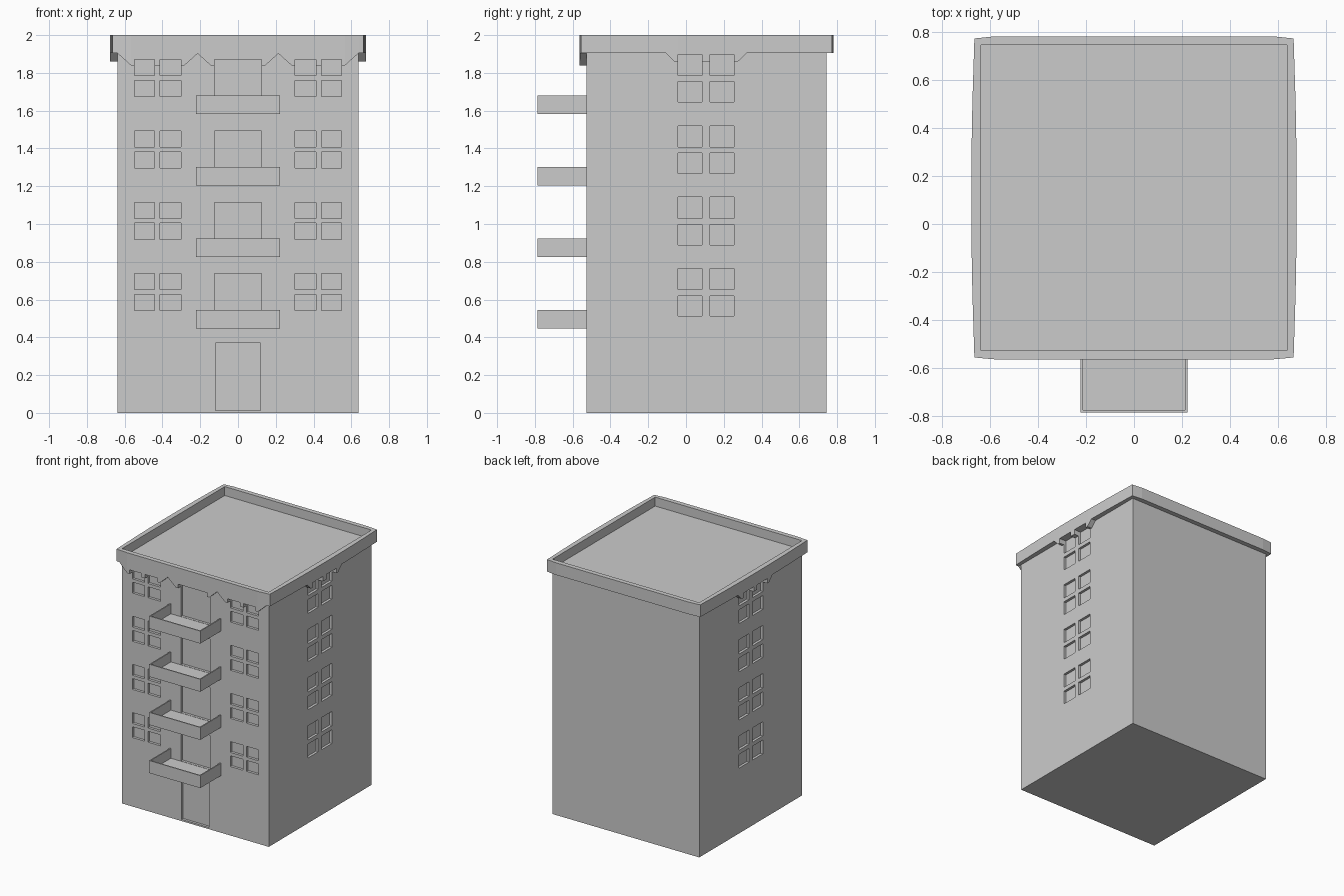
import bpy, bmesh
from mathutils import Vector

cube = bpy.data.objects.get("Cube")
if cube:
    bpy.data.objects.remove(cube, do_unlink=True)

grey = bpy.data.materials.new("plain grey")
grey.use_nodes = True
grey.diffuse_color = (0.6, 0.6, 0.6, 1)
grey.node_tree.nodes["Principled BSDF"].inputs["Base Color"].default_value = grey.diffuse_color

# Main dimensions
HALF = 0.637
FRONT, BACK = -0.528, 0.745
MID_Y = (FRONT + BACK) / 2
HALF_Y = (BACK - FRONT) / 2
ROOF, TOP, EAVE = 1.93, 2.0, 1.905
STOREY, FLOORS = 0.378, 4
RECESS = 0.02


def add_box(bm, x, y, z):
    """Add a box from three (low, high) ranges."""
    verts = bmesh.ops.create_cube(bm, size=1)["verts"]
    for v in verts:
        v.co = Vector([lo + (c + 0.5) * (hi - lo) for c, (lo, hi) in zip(v.co, (x, y, z))])


def finish(bm, name):
    bmesh.ops.remove_doubles(bm, verts=bm.verts, dist=0.0001)
    bmesh.ops.recalc_face_normals(bm, faces=bm.faces)
    mesh = bpy.data.meshes.new(name)
    bm.to_mesh(mesh)
    bm.free()
    mesh.materials.append(grey)
    obj = bpy.data.objects.new(name, mesh)
    bpy.context.collection.objects.link(obj)
    return obj


# Walls
bm = bmesh.new()
add_box(bm, (-HALF, HALF), (FRONT, BACK), (0, ROOF))
walls = finish(bm, "walls")

# Window panes and doors to be recessed
front_panes = [(-0.547, -0.442), (-0.412, -0.303), (0.303, 0.412), (0.442, 0.547)]
side_panes = [(-0.042, 0.085), (0.127, 0.255)]
door = (-0.125, 0.125)
front_cut = (FRONT - 0.1, FRONT + RECESS)
bm = bmesh.new()
add_box(bm, (-0.12, 0.12), front_cut, (0.013, 0.369))
for floor in range(FLOORS):
    up = floor * STOREY
    add_box(bm, door, front_cut, (0.47 + up, 0.737 + up))
    for low, high in ((0.541, 0.626), (0.652, 0.737)):
        for pane in front_panes:
            add_box(bm, pane, front_cut, (low + up, high + up))
    for low, high in ((0.512, 0.62), (0.652, 0.764)):
        for pane in side_panes:
            for side in (-1, 1):
                span = sorted((side * (HALF - RECESS), side * (HALF + 0.1)))
                add_box(bm, span, pane, (low + up, high + up))
cutter = finish(bm, "opening_cutter")
cutter.hide_render = True

cut = walls.modifiers.new("openings", "BOOLEAN")
cut.operation = "DIFFERENCE"
cut.solver = "EXACT"
cut.object = cutter
bpy.context.view_layer.objects.active = walls
bpy.ops.object.modifier_apply(modifier=cut.name)
bpy.data.objects.remove(cutter, do_unlink=True)


def notched_edge(groups, end, drop, notch, reach):
    """Lower edge of a cornice: dips around each group, notched at openings."""
    edge = [(-end, EAVE)]
    for group in groups:
        first, last = group[0][0] - 0.02, group[-1][1] + 0.02
        if first - reach > -end:
            edge.append((first - reach, EAVE))
        edge.append((first, drop))
        for a, b in group:
            edge += [(a, drop), (a, notch), (b, notch), (b, drop)]
        edge.append((last, drop))
        if last + reach < end:
            edge.append((last + reach, EAVE))
    return edge + [(end, EAVE)]


def cornice_side(bm, edge, half, place, bulge):
    """Strip of cornice; place(u, out, z) maps along, outward and height."""
    end = edge[-1][0]
    cols = []
    for u, z in edge:
        inner = max(-half, min(half, u))
        out = 0.028 + bulge(abs(u) / end)
        cols.append([bm.verts.new(place(*p)) for p in
                     ((inner, 0, TOP), (u, out, TOP), (u, out, z), (inner, 0, z))])
    for (ua, _), (ub, _), a, b in zip(edge, edge[1:], cols, cols[1:]):
        strips = range(4) if ub - ua > 0.0001 else (2,)
        for i in strips:
            j = (i + 1) % 4
            bm.faces.new((a[i], a[j], b[j], b[i]))


def flat_bulge(t):
    return 0.009 * min(1, (1 - t) / 0.13)


def round_bulge(t):
    return 0.013 * (1 - t * t)


# Cornice and parapet, with corners mitred
END, END_Y = HALF + 0.028, HALF_Y + 0.028
front_edge = notched_edge([front_panes[:2], [door], front_panes[2:]], END, 1.84, 1.871, 0.072)
pane_group = [[(a - MID_Y, b - MID_Y) for a, b in side_panes]]
side_edge = notched_edge(pane_group, END_Y, 1.86, 1.898, 0.045)
# Extra points let the plain stretches follow the bulged outline
side_edge = sorted(side_edge[:2] + [(-0.4, EAVE)]) + side_edge[2:-1] + [(0.4, EAVE), side_edge[-1]]
back_edge = [(u, EAVE) for u in (-END, -0.58, 0.58, END)]
bm = bmesh.new()
cornice_side(bm, front_edge, HALF, lambda u, o, z: (u, FRONT - o, z), flat_bulge)
cornice_side(bm, back_edge, HALF, lambda u, o, z: (u, BACK + o, z), flat_bulge)
for side in (-1, 1):
    cornice_side(bm, side_edge, HALF_Y,
                 lambda u, o, z: (side * (HALF + o), MID_Y + u, z), round_bulge)
finish(bm, "cornice")

# Balconies: a floor and three thin walls
for floor in range(FLOORS):
    base = 0.448 + floor * STOREY
    rail = (base, base + 0.098)
    wide, reach, thick = 0.222, -0.785, 0.009
    bm = bmesh.new()
    add_box(bm, (-wide, wide), (reach, FRONT), (base, base + 0.02))
    add_box(bm, (-wide, wide), (reach, reach + thick), rail)
    for x in (-wide, wide - thick):
        add_box(bm, (x, x + thick), (reach, FRONT), rail)
    finish(bm, f"balcony_{floor + 1}")
